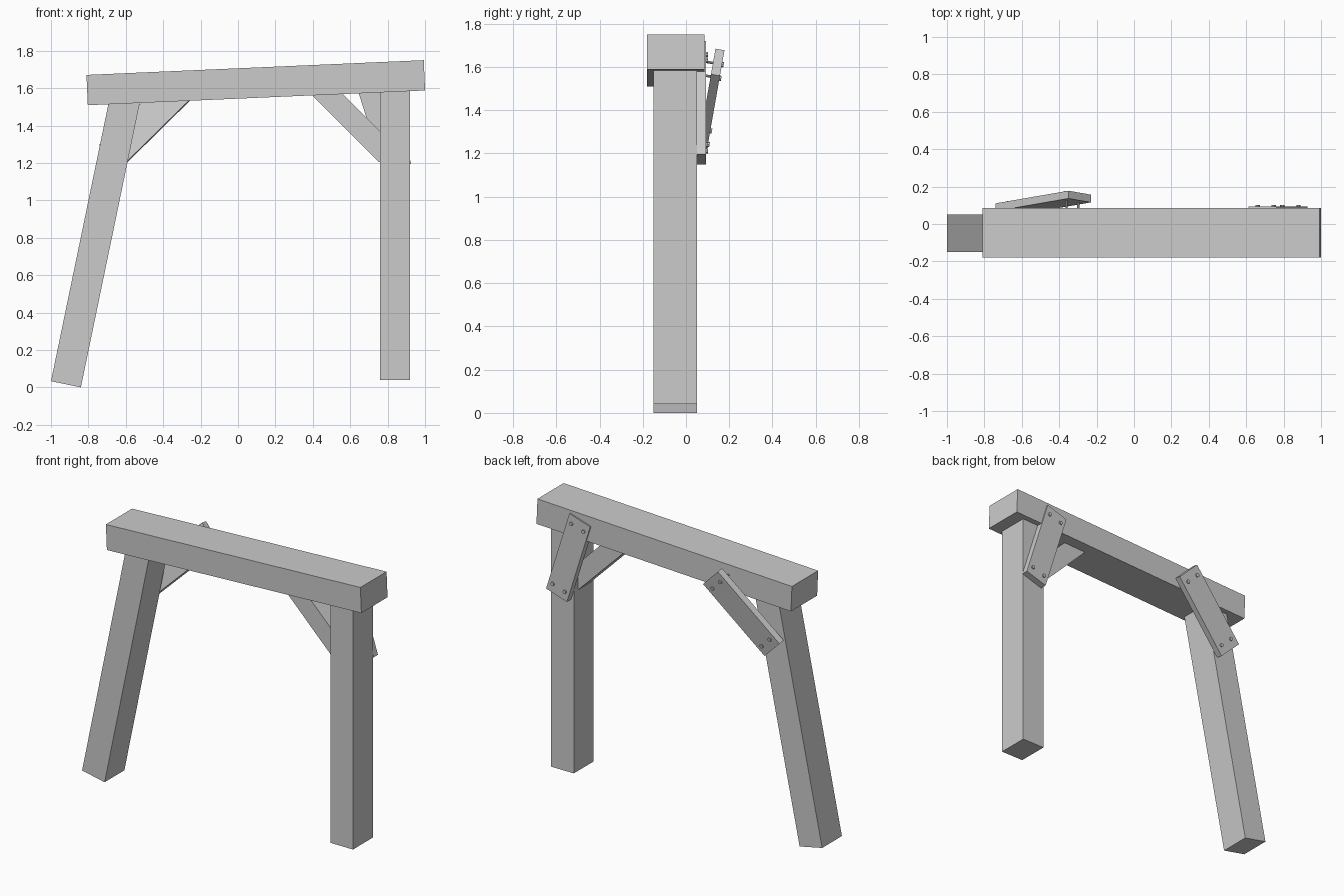
import bpy, bmesh
from math import radians
from mathutils import Matrix, Vector

if "Cube" in bpy.data.objects:
    bpy.data.objects.remove(bpy.data.objects["Cube"])


def finish(bm, name):
    mesh = bpy.data.meshes.new(name)
    bm.to_mesh(mesh)
    bm.free()
    obj = bpy.data.objects.new(name, mesh)
    bpy.context.collection.objects.link(obj)
    return obj


def frame(center, lean, tip=0):
    """Lean sideways about y, then tip backwards about x."""
    return (Matrix.Translation(center) @ Matrix.Rotation(radians(-tip), 4, 'X')
            @ Matrix.Rotation(radians(lean), 4, 'Y'))


def timber(name, size, center, lean=0, tip=0):
    bm = bmesh.new()
    bmesh.ops.create_cube(bm, size=1, matrix=Matrix.Diagonal((*size, 1)))
    obj = finish(bm, name)
    obj.matrix_world = frame(center, lean, tip)
    return obj


def nails(name, center, lean, tip, face, shaft, along=0.22, across=0.045):
    """Four headed nails driven through the back face of a plate."""
    bm = bmesh.new()
    turn = Matrix.Rotation(radians(90), 4, 'X')
    for sx in (-1, 1):
        for sz in (-1, 1):
            for r, y0, y1 in ((0.012, face - 0.004, face + 0.008),
                              (0.006, face - shaft, face)):
                place = Matrix.Translation((sx * across, (y0 + y1) / 2, sz * along))
                bmesh.ops.create_cone(bm, cap_ends=True, segments=8, radius1=r,
                                      radius2=r, depth=y1 - y0, matrix=place @ turn)
    obj = finish(bm, name)
    obj.matrix_world = frame(center, lean, tip)


# Main frame: sloping beam, leaning post and upright post
timber("top_beam", (1.805, 0.265, 0.162), (0.095, -0.0475, 1.629), -2.5)

lean = 11.7
axis = Matrix.Rotation(radians(lean), 3, 'Y') @ Vector((0, 0, 1))
foot = Vector((-0.92, -0.05, 0.0166))
timber("leaning_post", (0.163, 0.2, 1.6), foot + axis * 0.8, lean)
timber("upright_post", (0.16, 0.2, 1.58), (0.84, -0.05, 0.83))

# Diagonal brace in the right corner
timber("corner_brace", (0.12, 0.12, 0.5), (0.62, -0.05, 1.423), -45)

# Loose left plate, tipped away from the beam, and flush right plate
for side, center, width, lean, tip, shaft in (
        ("left", (-0.485, 0.113, 1.43), 0.17, 45, 10, 0.11),
        ("right", (0.77, 0.072, 1.435), 0.155, -17.5, 0, 0.05)):
    timber(side + "_plate", (width, 0.042, 0.55), center, lean, tip)
    nails(side + "_plate_nails", center, lean, tip, 0.021, shaft)
